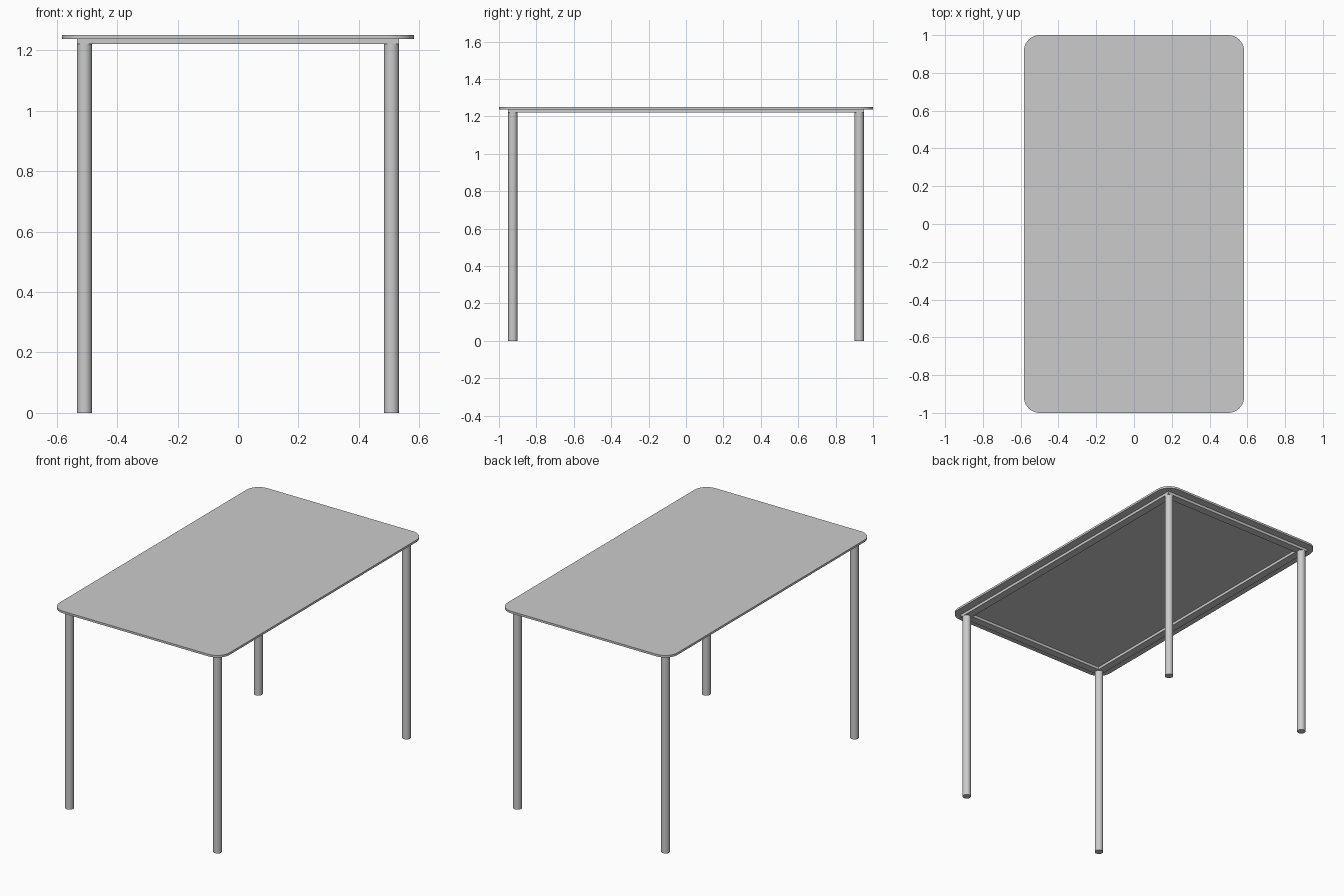
import bpy
import bmesh
from math import cos, sin, pi, radians

if "Cube" in bpy.data.objects:
    bpy.data.objects.remove(bpy.data.objects["Cube"], do_unlink=True)

HEIGHT, TOP_BOTTOM, RAIL_BOTTOM = 1.25, 1.237, 1.22
HALF_X, HALF_Y, CORNER = 0.583, 1.0, 0.085
LEG_X, LEG_Y, LEG_R = 0.508, 0.926, 0.0245

grey = bpy.data.materials.new("light_grey")
grey.use_nodes = True
colour = (0.6, 0.6, 0.6, 1)
grey.diffuse_color = colour
grey.node_tree.nodes["Principled BSDF"].inputs["Base Color"].default_value = colour


def finish(name, bm):
    bmesh.ops.recalc_face_normals(bm, faces=bm.faces)
    mesh = bpy.data.meshes.new(name)
    bm.to_mesh(mesh)
    bm.free()
    mesh.materials.append(grey)
    obj = bpy.data.objects.new(name, mesh)
    bpy.context.collection.objects.link(obj)
    bpy.ops.object.select_all(action="DESELECT")
    obj.select_set(True)
    bpy.context.view_layer.objects.active = obj
    bpy.ops.object.shade_smooth_by_angle(angle=radians(35))


def extrude_up(bm, faces, height):
    new = bmesh.ops.extrude_face_region(bm, geom=faces)["geom"]
    verts = [v for v in new if isinstance(v, bmesh.types.BMVert)]
    bmesh.ops.translate(bm, verts=verts, vec=(0, 0, height))


# Tabletop: rounded rectangle
bm = bmesh.new()
outline = []
steps = 12
for i, (sx, sy) in enumerate([(1, 1), (-1, 1), (-1, -1), (1, -1)]):
    for k in range(steps + 1):
        a = (i + k / steps) * pi / 2
        outline.append(bm.verts.new((sx * (HALF_X - CORNER) + CORNER * cos(a),
                                     sy * (HALF_Y - CORNER) + CORNER * sin(a),
                                     TOP_BOTTOM)))
extrude_up(bm, [bm.faces.new(outline)], HEIGHT - TOP_BOTTOM)
finish("tabletop", bm)

# Support frame: square-cornered ring whose rails are as wide as the legs
bm = bmesh.new()
rings = []
for offset in (LEG_R, -LEG_R):
    x, y = LEG_X + offset, LEG_Y + offset
    rings.append([bm.verts.new((sx * x, sy * y, RAIL_BOTTOM))
                  for sx, sy in [(1, 1), (-1, 1), (-1, -1), (1, -1)]])
outer, inner = rings
faces = [bm.faces.new((outer[i], outer[(i + 1) % 4], inner[(i + 1) % 4], inner[i]))
         for i in range(4)]
extrude_up(bm, faces, TOP_BOTTOM - RAIL_BOTTOM)
finish("support_frame", bm)

# Legs: round tubes at the frame corners
for y_name, sy in (("front", -1), ("back", 1)):
    for x_name, sx in (("left", 1), ("right", -1)):
        bm = bmesh.new()
        bmesh.ops.create_cone(bm, cap_ends=True, segments=32, radius1=LEG_R,
                              radius2=LEG_R, depth=RAIL_BOTTOM)
        bmesh.ops.translate(bm, verts=bm.verts,
                            vec=(sx * LEG_X, sy * LEG_Y, RAIL_BOTTOM / 2))
        finish(f"{y_name}_{x_name}_leg", bm)
